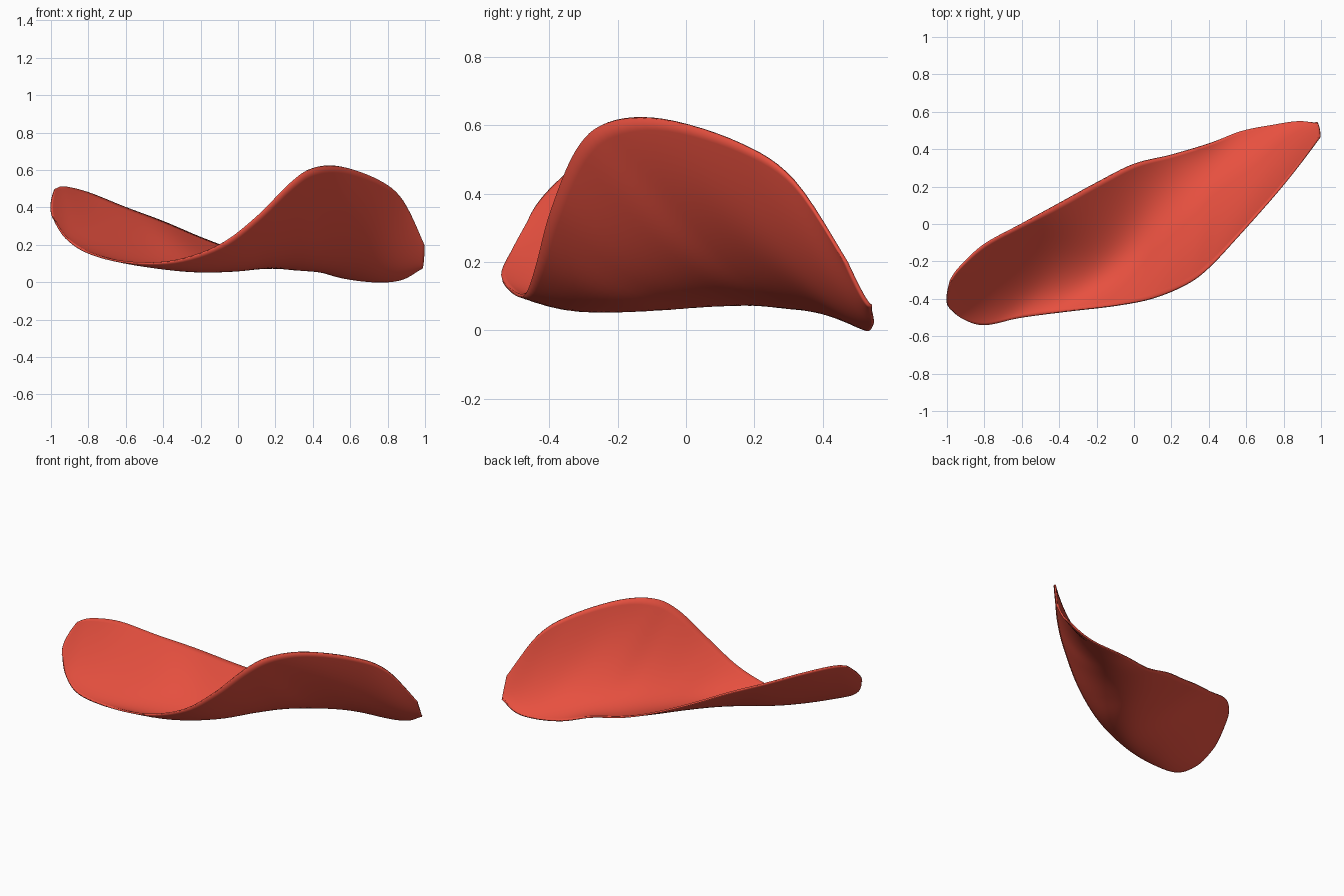
import bpy
from mathutils import Vector

if "Cube" in bpy.data.objects:
    bpy.data.objects.remove(bpy.data.objects["Cube"])

# Cross-sections of the curled petal: back edge, middle, front edge
SECTIONS = [
    [(-.98, -.30, .50), (-1.0, -.40, .41), (-.985, -.45, .34)],
    [(-.93, -.23, .512), (-.91, -.39, .32), (-.92, -.505, .24)],
    [(-.80, -.11, .48), (-.72, -.32, .23), (-.80, -.54, .16)],
    [(-.60, .00, .40), (-.47, -.23, .14), (-.60, -.50, .11)],
    [(-.40, .11, .325), (-.22, -.18, .08), (-.35, -.465, .115)],
    [(-.20, .22, .24), (-.01, -.08, .065), (-.10, -.435, .20)],
    [(.00, .32, .165), (.15, .00, .09), (.10, -.395, .35)],
    [(.20, .37, .10), (.33, .08, .14), (.28, -.32, .53)],
    [(.40, .43, .07), (.47, .17, .165), (.40, -.23, .61)],
    [(.57, .495, .025), (.62, .25, .19), (.55, -.07, .62)],
    [(.75, .53, .005), (.77, .36, .17), (.75, .155, .55)],
    [(.88, .548, .02), (.89, .44, .15), (.88, .315, .44)],
    [(.98, .54, .08), (.99, .52, .10), (.997, .47, .20)],
]
SECTIONS = [[Vector(p) for p in s] for s in SECTIONS]
ALONG, ACROSS = 6, 32


def catmull(a, b, c, d, t):
    return 0.5 * (2 * b + (c - a) * t + (2 * a - 5 * b + 4 * c - d) * t * t
                  + (3 * b - a - 3 * c + d) * t ** 3)


def section_at(i, t):
    n = len(SECTIONS) - 1
    rows = [SECTIONS[min(max(i + k, 0), n)] for k in (-1, 0, 1, 2)]
    return [catmull(*(r[j] for r in rows), t) for j in range(3)]


def through_three(a, m, b, u):
    return a * (2 * u - 1) * (u - 1) + m * 4 * u * (1 - u) + b * u * (2 * u - 1)


# Smooth petal surface
rows = [section_at(i, k / ALONG) for i in range(len(SECTIONS) - 1) for k in range(ALONG)]
rows.append(SECTIONS[-1])
verts = [through_three(*r, j / ACROSS) for r in rows for j in range(ACROSS + 1)]
low = min(v.z for v in verts)
verts = [v - Vector((0, 0, low - .003)) for v in verts]
w = ACROSS + 1
faces = [(i * w + j, i * w + j + 1, (i + 1) * w + j + 1, (i + 1) * w + j)
         for i in range(len(rows) - 1) for j in range(ACROSS)]
mesh = bpy.data.meshes.new("petal")
mesh.from_pydata(verts, [], faces)
petal = bpy.data.objects.new("petal", mesh)
bpy.context.collection.objects.link(petal)

# Thin wall
wall = petal.modifiers.new("thickness", 'SOLIDIFY')
wall.thickness = 0.01
wall.offset = 0

# Red finish
red = bpy.data.materials.new("red")
red.diffuse_color = (0.8, 0.08, 0.05, 1)
red.use_nodes = True
red.node_tree.nodes["Principled BSDF"].inputs["Base Color"].default_value = red.diffuse_color
mesh.materials.append(red)
bpy.context.view_layer.objects.active = petal
petal.select_set(True)
bpy.ops.object.shade_smooth()
